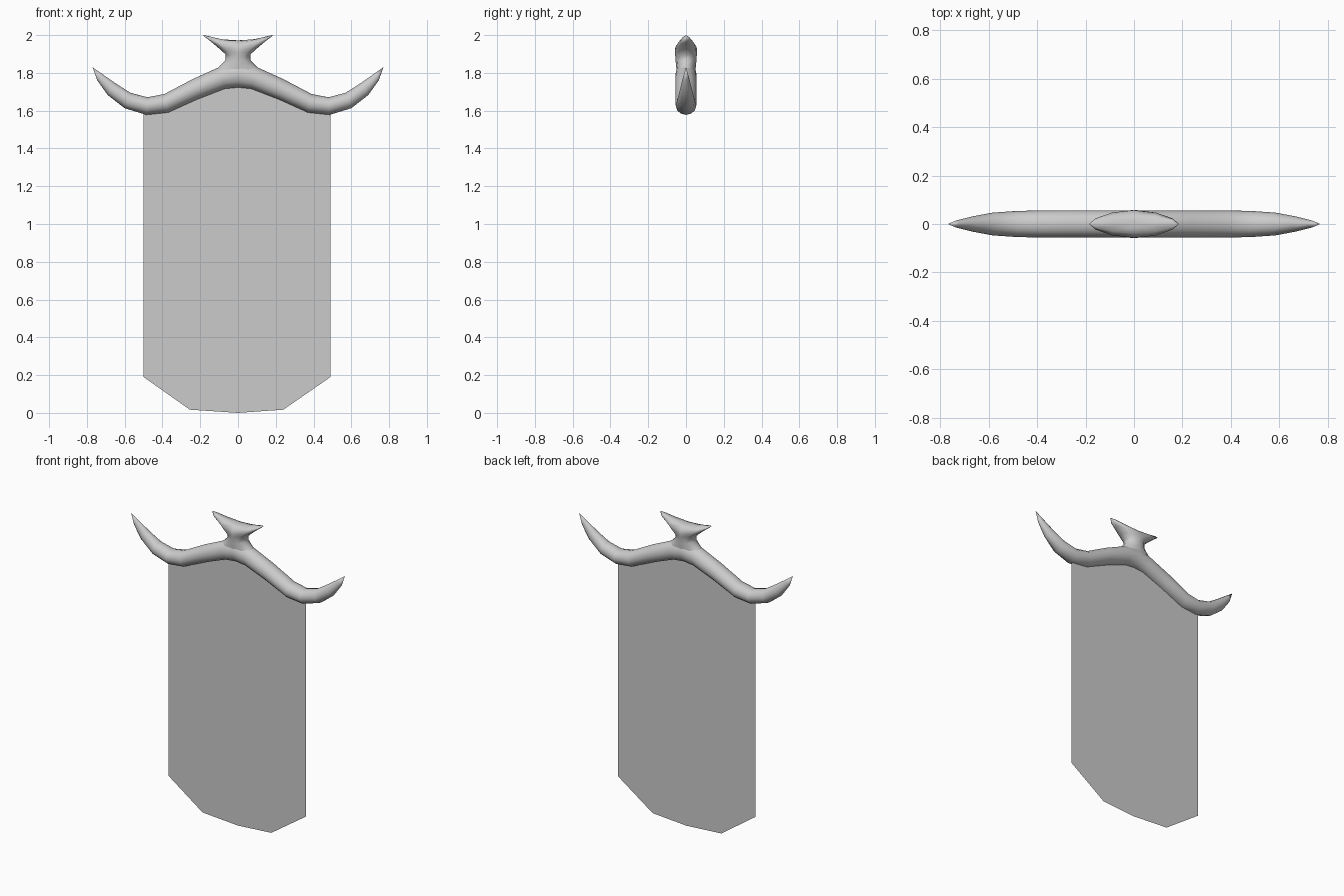
import bpy, bmesh, math

if "Cube" in bpy.data.objects:
    bpy.data.objects.remove(bpy.data.objects["Cube"])


def make_object(name, rings, smooth=True):
    # skin a list of closed rings; single-point rings become tips
    bm = bmesh.new()
    loops = [[bm.verts.new(p) for p in ring] for ring in rings]
    for a, b in zip(loops, loops[1:]):
        n = max(len(a), len(b))
        for i in range(n):
            j = (i + 1) % n
            if len(a) == 1:
                bm.faces.new((a[0], b[j], b[i]))
            elif len(b) == 1:
                bm.faces.new((a[i], a[j], b[0]))
            else:
                bm.faces.new((a[i], a[j], b[j], b[i]))
    if len(loops) == 1:
        bm.faces.new(loops[0])
    bmesh.ops.recalc_face_normals(bm, faces=bm.faces)
    me = bpy.data.meshes.new(name)
    bm.to_mesh(me)
    bm.free()
    ob = bpy.data.objects.new(name, me)
    bpy.context.collection.objects.link(ob)
    if smooth:
        for p in me.polygons:
            p.use_smooth = True
    return ob


N = 12
angles = [2 * math.pi * i / N for i in range(N)]

# horned crossbar: (upper x, z), (lower x, z), half depth, from centre to tip
half = [
    ((0.00, 1.860), (0.00, 1.723), 0.056),
    ((0.09, 1.835), (0.07, 1.716), 0.056),
    ((0.24, 1.767), (0.22, 1.658), 0.056),
    ((0.39, 1.688), (0.37, 1.590), 0.056),
    ((0.48, 1.671), (0.485, 1.578), 0.054),
    ((0.57, 1.695), (0.60, 1.613), 0.047),
    ((0.65, 1.746), (0.69, 1.683), 0.031),
    ((0.72, 1.795), (0.745, 1.760), 0.015),
]


def bar_ring(up, low, depth, side):
    cx, cz = (up[0] + low[0]) / 2, (up[1] + low[1]) / 2
    dx, dz = (up[0] - low[0]) / 2, (up[1] - low[1]) / 2
    return [(side * (cx + dx * math.cos(t)), depth * math.sin(t),
             cz + dz * math.cos(t)) for t in angles]


left = [bar_ring(*s, -1) for s in reversed(half)]
right = [bar_ring(*s, 1) for s in half[1:]]
make_object("crossbar", [[(-0.77, 0, 1.83)]] + left + right + [[(0.77, 0, 1.83)]])

# flared finial: half width, half depth, centre height, end lift, lens power
finial = [
    (0.150, 0.045, 1.790, 0.000, 1.0),
    (0.098, 0.052, 1.832, 0.003, 1.0),
    (0.067, 0.055, 1.863, 0.003, 1.0),
    (0.065, 0.057, 1.890, 0.007, 1.0),
    (0.095, 0.059, 1.905, 0.020, 1.1),
    (0.140, 0.059, 1.920, 0.043, 1.2),
    (0.185, 0.056, 1.938, 0.059, 1.3),
    (0.180, 0.038, 1.963, 0.037, 1.3),
    (0.090, 0.018, 1.970, 0.008, 1.2),
]
rings = []
for w, d, z, lift, power in finial:
    rings.append([(w * math.cos(t),
                   math.copysign(d * abs(math.sin(t)) ** power, math.sin(t)),
                   z + lift * math.cos(t) ** 2) for t in angles])
make_object("finial", rings + [[(0, 0, 1.972)]])

# flat hanging cloth, its top edge hidden inside the crossbar
outline = [(-0.50, 0.19), (-0.255, 0.017), (0, 0.0), (0.24, 0.017), (0.49, 0.19),
           (0.49, 1.61), (0.37, 1.63), (0.23, 1.70), (0.08, 1.76), (0, 1.77),
           (-0.08, 1.76), (-0.23, 1.70), (-0.37, 1.63), (-0.50, 1.61)]
make_object("banner_cloth", [[(x, 0, z) for x, z in outline]], smooth=False)
